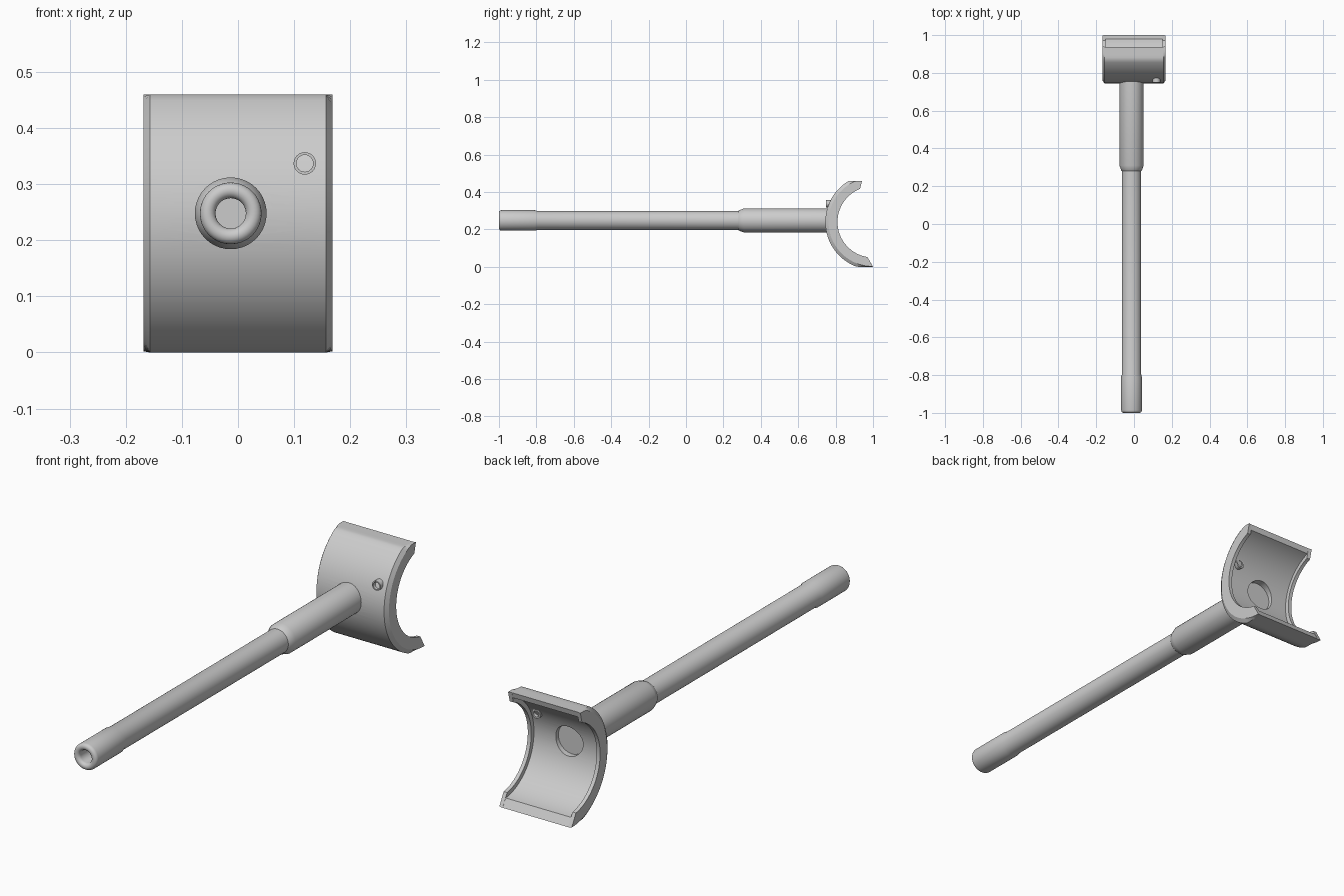
import bpy, bmesh, math
from mathutils import Vector

if "Cube" in bpy.data.objects:
    bpy.data.objects.remove(bpy.data.objects["Cube"])

grey = bpy.data.materials.new("light grey metal")
grey.diffuse_color = (0.6, 0.6, 0.6, 1)
grey.use_nodes = True
grey.node_tree.nodes["Principled BSDF"].inputs["Base Color"].default_value = grey.diffuse_color


def make_object(name, bm):
    bmesh.ops.remove_doubles(bm, verts=bm.verts, dist=1e-5)
    bmesh.ops.recalc_face_normals(bm, faces=bm.faces)
    mesh = bpy.data.meshes.new(name)
    bm.to_mesh(mesh)
    bm.free()
    mesh.materials.append(grey)
    ob = bpy.data.objects.new(name, mesh)
    bpy.context.collection.objects.link(ob)
    return ob


def smooth(ob, degrees=30):
    bpy.ops.object.select_all(action='DESELECT')
    ob.select_set(True)
    bpy.context.view_layer.objects.active = ob
    bpy.ops.object.shade_smooth_by_angle(angle=math.radians(degrees))


def lathe(name, profile, x, z, sides):
    """Turn (radius, y) points around a y-directed axis at x, z."""
    bm = bmesh.new()
    verts = [bm.verts.new((x + r, y, z)) for r, y in profile]
    edges = [bm.edges.new(pair) for pair in zip(verts, verts[1:])]
    bmesh.ops.spin(bm, geom=verts + edges, cent=(x, 0, z), axis=(0, 1, 0),
                   angle=2 * math.pi, steps=sides, use_merge=False)
    return make_object(name, bm)


# Curved saddle: C-shaped sections joined along x
CY, CZ, STEPS = 1.0, 0.24, 48


def arc(radius):
    t = min((radius - 0.19) / 0.05, 1)
    start, end = 111.6 - 7.6 * t, 261 + 9 * t
    points = []
    for i in range(STEPS + 1):
        a = math.radians(start + (end - start) * i / STEPS)
        y, z = CY + radius * math.cos(a), CZ + radius * math.sin(a)
        points.append((y, min(max(z, 0), 0.46)))
    return points


half = [(0.168, 0.238, 0.19), (0.157, 0.255, 0.19),
        (0.152, 0.255, 0.19), (0.152, 0.255, 0.208)]
stations = [(-x, ro, ri) for x, ro, ri in half] + half[::-1]
bm = bmesh.new()
rings = []
for x, ro, ri in stations:
    rings.append([bm.verts.new((x, y, z)) for y, z in arc(ro) + arc(ri)[::-1]])
count = len(rings[0])
for a, b in zip(rings, rings[1:]):
    for i in range(count):
        j = (i + 1) % count
        quad = (a[i], a[j], b[j], b[i])
        if (quad[0].co - quad[3].co).length > 1e-6 or (quad[1].co - quad[2].co).length > 1e-6:
            bm.faces.new(quad)
for ring in (rings[0], rings[-1]):
    for i in range(STEPS):
        bm.faces.new((ring[i], ring[i + 1], ring[count - 2 - i], ring[count - 1 - i]))
saddle = make_object("saddle", bm)

# Round socket through the saddle for the shaft
TX, TZ = -0.013, 0.248
cutter = lathe("socket_cutter", [(0, 0.70), (0.0635, 0.70), (0.0635, 0.9), (0, 0.9)], TX, TZ, 40)
cutter.hide_render = True
cutter.hide_viewport = False
mod = saddle.modifiers.new("socket", 'BOOLEAN')
mod.operation, mod.object, mod.solver = 'DIFFERENCE', cutter, 'EXACT'
bpy.context.view_layer.objects.active = saddle
bpy.ops.object.modifier_apply(modifier=mod.name)
bpy.data.objects.remove(cutter)
smooth(saddle, 25)

# Hollow-ended shaft with rounded mouth, grip step and thicker collar
mouth = [(0.041 + 0.014 * math.cos(a), -0.986 - 0.014 * math.sin(a))
         for a in [math.pi * (1 - i / 8) for i in range(9)]]
shaft = lathe("shaft", [(0, -0.9), (0.027, -0.9)] + mouth + [
    (0.055, -0.81), (0.051, -0.795), (0.051, 0.28), (0.055, 0.285),
    (0.064, 0.31), (0.064, 0.775), (0, 0.775)], TX, TZ, 40)
smooth(shaft)

# Small hollow pin set through the saddle wall
pin = lathe("pin", [(0, 0.775), (0.015, 0.775), (0.015, 0.748), (0.02, 0.748),
                    (0.02, 0.825), (0.013, 0.825), (0.013, 0.81), (0, 0.81)],
            0.119, 0.337, 24)
smooth(pin)
